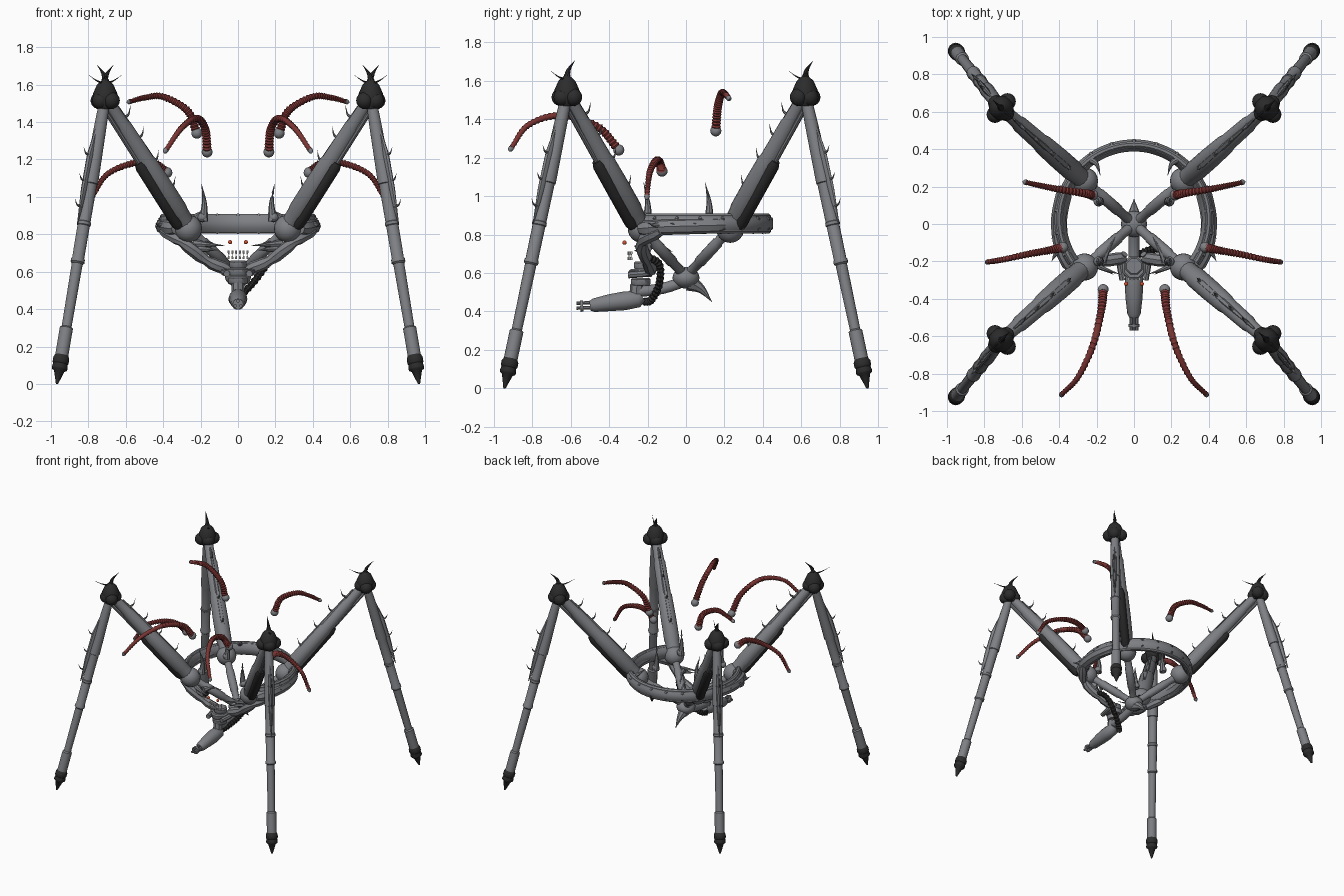
import bpy, bmesh, math
from mathutils import Vector as V

if "Cube" in bpy.data.objects:
    bpy.data.objects.remove(bpy.data.objects["Cube"])


def material(name, r, g, b):
    m = bpy.data.materials.new(name)
    m.use_nodes = True
    m.diffuse_color = (r, g, b, 1)
    m.node_tree.nodes["Principled BSDF"].inputs["Base Color"].default_value = (r, g, b, 1)
    return m


STEEL = material("steel grey", 0.21, 0.215, 0.23)
BLACK = material("black rubber", 0.025, 0.025, 0.025)
RED = material("dull red", 0.2, 0.035, 0.032)
WHITE = material("tooth white", 0.8, 0.8, 0.78)
EYE = material("eye orange", 0.65, 0.08, 0.03)


def finish(bm, name, mat):
    bmesh.ops.recalc_face_normals(bm, faces=bm.faces)
    me = bpy.data.meshes.new(name)
    bm.to_mesh(me)
    bm.free()
    me.materials.append(mat)
    ob = bpy.data.objects.new(name, me)
    bpy.context.collection.objects.link(ob)
    bpy.ops.object.select_all(action='DESELECT')
    bpy.context.view_layer.objects.active = ob
    ob.select_set(True)
    bpy.ops.object.shade_smooth_by_angle(angle=math.radians(40))
    return ob


def tube(name, pts, radii, mat, sides=12, flat=1.0, spin=0.0):
    """Loft of round or flattened sections along a path."""
    bm, rings, pts = bmesh.new(), [], [V(p) for p in pts]
    up = V((0, 0, 1))
    for i, p in enumerate(pts):
        t = (pts[min(i + 1, len(pts) - 1)] - pts[max(i - 1, 0)]).normalized()
        ref = V((1, 0, 0)) if abs(t.dot(up)) > 0.97 else up
        a = t.cross(ref).normalized()
        b = a.cross(t)
        ang = [math.tau * k / sides + spin for k in range(sides)]
        rings.append([bm.verts.new(p + radii[i] * (a * math.cos(q) * flat + b * math.sin(q))) for q in ang])
    for r0, r1 in zip(rings, rings[1:]):
        for k in range(sides):
            n = (k + 1) % sides
            bm.faces.new((r0[k], r0[n], r1[n], r1[k]))
    bm.faces.new(rings[0])
    bm.faces.new(rings[-1])
    return finish(bm, name, mat)


def ball(name, c, r, mat, scale=(1, 1, 1)):
    bm = bmesh.new()
    bmesh.ops.create_uvsphere(bm, u_segments=20, v_segments=12, radius=r)
    bmesh.ops.scale(bm, vec=scale, verts=bm.verts)
    bmesh.ops.translate(bm, vec=c, verts=bm.verts)
    return finish(bm, name, mat)


def curve(pts, n):
    """Smooth path through the control points."""
    p = [V(q) for q in pts]
    p = [2 * p[0] - p[1]] + p + [2 * p[-1] - p[-2]]
    out = []
    for i in range(n + 1):
        s = i / n * (len(p) - 3)
        k = min(int(s), len(p) - 4)
        t = s - k
        a, b, c, d = p[k:k + 4]
        out.append(0.5 * (2 * b + (c - a) * t + (2 * a - 5 * b + 4 * c - d) * t * t + (3 * b - a - 3 * c + d) * t ** 3))
    return out


def horn(name, pts, r, mat):
    path = curve(pts, 8)
    return tube(name, path, [max(r * (1 - i / 8), 0.001) for i in range(9)], mat, 8)


def along(a, b, steps):
    return [a.lerp(b, f) for f in steps]


# Legs
for sx in (-1, 1):
    for sy in (-1, 1):
        side = ("front" if sy < 0 else "rear") + ("_left" if sx > 0 else "_right")
        hip, knee = V((sx * 0.265, sy * 0.23, 0.83)), V((sx * 0.71, sy * 0.62, 1.53))
        foot = V((sx * 0.968, sy * 0.945, 0))
        out = V((sx * 0.72, sy * 0.69, 0))
        lat = V((-out.y, out.x, 0))
        up = V((0, 0, 1))
        ball(side + "_hip", hip, 0.073, STEEL)
        # thigh with raised bands and ridge
        over = (up * 0.54 - out * 0.84).normalized()
        tube(side + "_thigh", along(hip, knee, (0, 0.12, 0.14, 0.3, 0.5, 0.52, 0.78, 0.8, 1)),
             (0.05, 0.054, 0.058, 0.058, 0.054, 0.048, 0.044, 0.038, 0.032), STEEL, 14)
        tube(side + "_thigh_ridge", [p + over * 0.04 for p in along(hip, knee, (0.1, 0.3, 0.6, 0.9))],
             (0.014, 0.022, 0.016, 0.006), STEEL, 6)
        # piston under the thigh
        lo, hi = hip - over * 0.045, knee - over * 0.045
        tube(side + "_piston", along(lo, hi, (0.05, 0.08, 0.5, 0.54)), (0.026, 0.034, 0.034, 0.022), BLACK, 10)
        tube(side + "_piston_rod", along(lo, hi, (0.5, 0.96)), (0.013, 0.013), STEEL, 8)
        for f in (0.28, 0.48, 0.66, 0.82):
            b = hip.lerp(knee, f) + over * 0.035
            horn(side + "_thigh_spike", (b, b + over * 0.04, b + over * 0.055 + up * 0.035), 0.011, STEEL)
        # shin with collars
        tube(side + "_shin", along(knee, foot, (0, 0.1, 0.3, 0.302, 0.56, 0.565, 0.575, 0.58, 0.8, 0.805, 0.91)),
             (0.028, 0.034, 0.04, 0.035, 0.033, 0.038, 0.038, 0.03, 0.027, 0.036, 0.036), STEEL, 14)
        tube(side + "_shin_collar", along(knee, foot, (0.43, 0.435, 0.445, 0.45)), (0.03, 0.038, 0.038, 0.03), STEEL, 14)
        tube(side + "_foot", along(knee, foot, (0.9, 0.91, 0.925, 0.93, 0.945, 0.95, 0.955, 1)),
             (0.036, 0.044, 0.044, 0.039, 0.043, 0.04, 0.028, 0.006), BLACK, 14)
        # thorned blade hugging the shin
        blade = [knee.lerp(foot, f) + out * d for f, d in ((0.1, 0.02), (0.2, 0.036), (0.32, 0.042), (0.44, 0.048))]
        tube(side + "_shin_blade", blade, (0.012, 0.026, 0.022, 0.003), STEEL, 8, 0.6)
        for f in (0.2, 0.29, 0.38):
            b = knee.lerp(foot, f) + out * 0.042
            horn(side + "_shin_thorn", (b, b + out * 0.03 + up * 0.01, b + out * 0.045 + up * 0.04), 0.01, STEEL)
        # lumpy knee with horn and whisker
        tube(side + "_knee_cap", [knee + up * h for h in (-0.06, -0.03, 0.02, 0.07, 0.095)],
             (0.045, 0.064, 0.066, 0.044, 0.016), BLACK, 16)
        for d in (lat * 0.048, -lat * 0.048, out * 0.035, -out * 0.035):
            ball(side + "_knee_lobe", knee + d - up * 0.015, 0.045, BLACK)
        k = knee + up * 0.075
        lean = out * sy
        horn(side + "_knee_horn", (k, k + lean * 0.012 + up * 0.05, k + lean * 0.06 + up * 0.1), 0.022, BLACK)
        horn(side + "_knee_whisker", (k, k - lean * 0.06 + up * 0.015, k - lean * 0.12 + up * 0.045), 0.008, BLACK)
        # brace from the hub
        tube(side + "_brace", along(V((0, 0, 0.58)), hip, (0, 0.3, 0.32, 0.7, 0.72, 1)),
             (0.026, 0.026, 0.031, 0.031, 0.026, 0.03), STEEL, 10)
        # hip horn
        tip = -0.2 if sy < 0 else 0.12
        horn(side + "_hip_horn", ((sx * 0.185, tip, 0.87), (sx * 0.18, tip, 0.97), (sx * 0.195, tip - 0.02, 1.07)), 0.026, STEEL)
        ball(side + "_horn_base", (sx * 0.19, tip, 0.89), 0.026, STEEL)

# Open body ring and its ribs
N = 60
arc = [math.radians(-35 + 250 * i / N) for i in range(N + 1)]
ring_at = lambda a, r, z: V((r * math.cos(a), 0.025 + r * math.sin(a), z))
for name, r, z, rad, flat in (("body_ring", 0.395, 0.855, 0.05, 0.7), ("ring_top_rail", 0.4, 0.892, 0.018, 1),
                              ("ring_bottom_rail", 0.4, 0.822, 0.018, 1)):
    tube(name, [ring_at(a, r, z) for a in arc], [rad] * (N + 1), STEEL, 8, flat, math.pi / 8)
for a in arc[2::4]:
    tube("ring_rib", [ring_at(a, 0.385, 0.808), ring_at(a, 0.42, 0.835), ring_at(a, 0.42, 0.88), ring_at(a, 0.385, 0.905)],
         (0.008, 0.012, 0.012, 0.008), STEEL, 6)
for sx in (-1, 1):
    tag = "left_" if sx > 0 else "right_"
    # side armour, lower arm and mandibles
    tube(tag + "ring_armour", curve(((sx * 0.33, -0.24, 0.83), (sx * 0.385, -0.12, 0.84), (sx * 0.4, 0.03, 0.845), (sx * 0.365, 0.2, 0.85)), 12),
         [0.03] + [0.043] * 11 + [0.03], STEEL, 8)
    for y in (-0.15, -0.03, 0.09):
        b = V((sx * 0.41, y, 0.85))
        horn(tag + "ring_spike", (b, b + V((sx * 0.015, -0.02, 0)), b + V((sx * 0.03, -0.05, 0.01))), 0.018, STEEL)
    horn(tag + "rear_tooth", ((sx * 0.24, 0.35, 0.88), (sx * 0.2, 0.32, 0.91), (sx * 0.18, 0.26, 0.93)), 0.025, STEEL)
    arm = curve(((sx * 0.4, -0.13, 0.82), (sx * 0.3, -0.23, 0.76), (sx * 0.17, -0.2, 0.66), (sx * 0.05, -0.18, 0.61)), 12)
    tube(tag + "lower_arm", arm, [0.034 if i % 4 else 0.026 for i in range(13)], STEEL, 8)
    for z, x in ((0.75, 0.07), (0.725, 0.11)):
        horn(tag + "mandible", ((sx * 0.23, -0.2, z), (sx * 0.16, -0.24, z - 0.005), (sx * x, -0.27, z - 0.01)), 0.024, STEEL)
    horn(tag + "back_spine", ((sx * 0.17, -0.2, 0.74), (sx * 0.14, -0.14, 0.745), (sx * 0.1, -0.07, 0.71)), 0.024, STEEL)
    tube(tag + "cheek_rail", curve(((sx * 0.05, -0.16, 0.63), (sx * 0.075, -0.2, 0.6), (sx * 0.06, -0.3, 0.59)), 8), [0.018] * 9, STEEL, 8)
    ball(tag + "eye", (sx * 0.042, -0.32, 0.758), 0.011, EYE)

# Hub, tail hook and neck
ball("hub", (0, 0, 0.575), 0.07, STEEL, (1, 1, 0.8))
horn("tail_hook", ((0, 0.02, 0.55), (0, 0.08, 0.515), (0, 0.135, 0.45)), 0.045, STEEL)
tube("neck", curve(((0, 0, 0.56), (0, -0.12, 0.52), (0, -0.27, 0.5)), 8), [0.03] * 9, STEEL, 10)

# Jaw block in stacked tiers, with teeth
for y, z, r in ((-0.235, 0.555, 0.055), (-0.235, 0.6, 0.066), (-0.225, 0.64, 0.05)):
    tube("jaw_tier", [(0, y, z + h) for h in (-0.02, -0.012, 0.012, 0.02)],
         (r * 0.9, r, r, r * 0.85), STEEL, 8, spin=math.pi / 8)
for i in range(6):
    x = -0.05 + i * 0.02
    y = -0.3 + x * x * 6
    tube("upper_tooth", [(x, y, 0.712), (x, y, 0.7), (x, y, 0.691)], (0.006, 0.006, 0.003), WHITE, 6)
    tube("lower_tooth", [(x, y, 0.667), (x, y, 0.678), (x, y, 0.686)], (0.006, 0.006, 0.003), WHITE, 6)

# Chin gun with three barrels
tube("gun_body", [(0, y, z) for y, z in ((-0.23, 0.48), (-0.25, 0.465), (-0.32, 0.455), (-0.4, 0.445), (-0.48, 0.432), (-0.5, 0.43))],
     (0.03, 0.045, 0.05, 0.045, 0.036, 0.026), STEEL, 14)
tube("gun_mount", [(0, -0.26, 0.48), (0, -0.255, 0.54)], (0.035, 0.035), STEEL, 8)
for i in range(3):
    a = math.tau * i / 3 + math.pi / 2
    x, z = 0.017 * math.cos(a), 0.428 + 0.017 * math.sin(a)
    tube("gun_barrel", [(x, -0.48, z), (x, -0.57, z - 0.002)], (0.009, 0.009), STEEL, 8)
tube("barrel_clamp", [(0, -0.535, 0.428), (0, -0.55, 0.427)], (0.029, 0.029), STEEL, 12)

# Ammunition hose
hose = curve(((0.21, -0.21, 0.69), (0.16, -0.14, 0.645), (0.08, -0.14, 0.54), (0, -0.18, 0.46), (-0.04, -0.22, 0.45)), 40)
tube("feed_hose", hose, [0.022 if i % 2 else 0.016 for i in range(41)], BLACK, 8)

# Ribbed tentacles, three mirrored pairs
paths = {
    "rear": ((0.22, 0.155, 1.34), (0.27, 0.165, 1.46), (0.4, 0.185, 1.535), (0.5, 0.205, 1.53), (0.575, 0.222, 1.51)),
    "middle": ((0.38, -0.125, 1.13), (0.45, -0.14, 1.18), (0.56, -0.16, 1.18), (0.7, -0.19, 1.12), (0.78, -0.203, 1.0)),
    "front": ((0.165, -0.35, 1.24), (0.175, -0.46, 1.36), (0.22, -0.65, 1.42), (0.3, -0.82, 1.37), (0.385, -0.91, 1.25)),
}
for key, pts in paths.items():
    for sx in (-1, 1):
        p = curve([(sx * x, y, z) for x, y, z in pts], 64)
        tag = key + ("_left" if sx > 0 else "_right")
        tube(tag + "_tentacle", p, [(0.024 - 0.011 * i / 64) * (1.08 if i % 2 else 0.82) for i in range(65)], RED, 10)
        ball(tag + "_tentacle_base", p[0], 0.029, STEEL)
        step = (p[-1] - p[-2]).normalized()
        tube(tag + "_tentacle_tip", [p[-1] + step * d for d in (-0.004, 0, 0.012, 0.022)], (0.01, 0.015, 0.013, 0.003), STEEL, 10)
